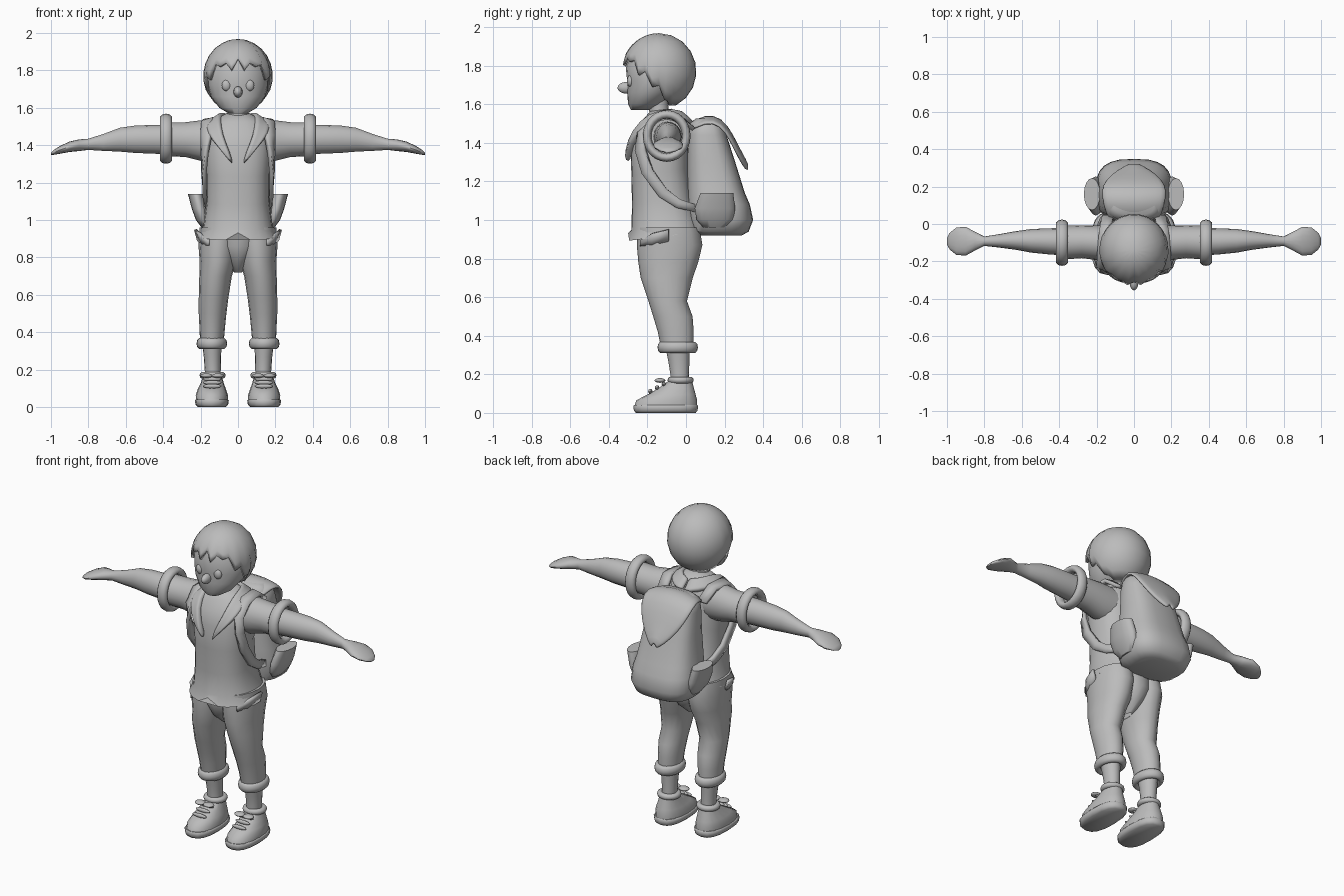
import bpy, bmesh, math
from mathutils import Vector

cube = bpy.data.objects.get("Cube")
if cube:
    bpy.data.objects.remove(cube, do_unlink=True)

grey = bpy.data.materials.new("plain grey")
grey.use_nodes = True
grey.diffuse_color = (0.5, 0.5, 0.5, 1)
grey.node_tree.nodes["Principled BSDF"].inputs["Base Color"].default_value = (0.5, 0.5, 0.5, 1)


def finish(name, bm, mirror=False, thick=0, sub=0, sharp=50):
    """Turn a bmesh into a shaded object with the usual modifiers."""
    bmesh.ops.recalc_face_normals(bm, faces=bm.faces)
    me = bpy.data.meshes.new(name)
    bm.to_mesh(me)
    bm.free()
    me.materials.append(grey)
    me.shade_smooth()
    me.set_sharp_from_angle(angle=math.radians(sharp))
    ob = bpy.data.objects.new(name, me)
    bpy.context.collection.objects.link(ob)
    if thick:
        mod = ob.modifiers.new("thickness", 'SOLIDIFY')
        mod.thickness = thick
        mod.offset = 0
    if sub:
        ob.modifiers.new("rounding", 'SUBSURF').levels = sub
        ob.modifiers["rounding"].render_levels = sub
    if mirror:
        ob.modifiers.new("mirror", 'MIRROR').use_mirror_merge = False
    return ob


def loft(name, rings, axis='z', n=16, power=2, tilt=0, caps=True, notch=0, **kw):
    """Skin rings of (position, centre a, centre b, radius a, radius b)."""
    bm = bmesh.new()
    loops = []
    for pos, ca, cb, ra, rb in rings:
        loop = []
        for i in range(n):
            t = math.tau * i / n - math.pi / 2
            c, s = math.cos(t), math.sin(t)
            a = ca + ra * math.copysign(abs(c) ** (2 / power), c)
            b = cb + rb * math.copysign(abs(s) ** (2 / power), s)
            if axis == 'z':
                co = (a, b, pos + tilt * (b - cb))
            else:
                co = (pos, a, b)
            loop.append(bm.verts.new(co))
        loops.append(loop)
    for p, q in zip(loops, loops[1:]):
        for i in range(n):
            j = (i + 1) % n
            bm.faces.new((p[i], p[j], q[j], q[i]))
    loops[0][0].co.z += notch
    if caps:
        bm.faces.new(loops[0])
        bm.faces.new(loops[-1])
    return finish(name, bm, **kw)


def ribbon(name, rows, cols=4, sag=0, **kw):
    """Strip through (centre, half width vector) rows, edges lowered by sag."""
    bm = bmesh.new()
    grid = []
    for centre, half in rows:
        row = []
        for k in range(cols + 1):
            u = 2 * k / cols - 1
            row.append(bm.verts.new(Vector(centre) + Vector(half) * u - Vector((0, 0, sag * u * u))))
        grid.append(row)
    for p, q in zip(grid, grid[1:]):
        for k in range(cols):
            bm.faces.new((p[k], p[k + 1], q[k + 1], q[k]))
    return finish(name, bm, **kw)


def ring(name, centre, ra, rb, tube, axis='z', stretch=1, n=24, m=10):
    """Mirrored oval torus; stretch lengthens the tube along its axis."""
    bm = bmesh.new()
    grid = []
    for i in range(n):
        t = math.tau * i / n
        row = []
        for k in range(m):
            p = math.tau * k / m
            a = (ra + tube * math.cos(p)) * math.cos(t)
            b = (rb + tube * math.cos(p)) * math.sin(t)
            h = tube * stretch * math.sin(p)
            off = (a, b, h) if axis == 'z' else (h, a, b)
            row.append(bm.verts.new(Vector(centre) + Vector(off)))
        grid.append(row)
    for i in range(n):
        p, q = grid[i], grid[(i + 1) % n]
        for k in range(m):
            bm.faces.new((p[k], p[(k + 1) % m], q[(k + 1) % m], q[k]))
    return finish(name, bm, mirror=True)


def ball(name, centre, radii, mirror=False):
    bm = bmesh.new()
    bmesh.ops.create_uvsphere(bm, u_segments=16, v_segments=10, radius=1)
    for v in bm.verts:
        v.co = Vector(centre) + Vector([a * r for a, r in zip(v.co, radii)])
    return finish(name, bm, mirror)


# Head: face, nose, eyes and neck
loft("face", [(1.57, 0, -.235, .05, .05), (1.6, 0, -.215, .1, .085), (1.66, 0, -.18, .145, .125),
              (1.72, 0, -.16, .163, .145), (1.8, 0, -.15, .163, .163), (1.88, 0, -.14, .12, .13)], n=20)
ball("nose", (0, -.31, 1.685), (.024, .045, .03))
ball("eye", (.062, -.288, 1.72), (.025, .018, .03), True)
loft("neck", [(1.5, 0, -.13, .065, .06), (1.56, 0, -.14, .055, .05), (1.64, 0, -.15, .06, .055)])

# Hair cap with a jagged fringe
edge = [1.86, 1.8, 1.84, 1.82, 1.83, 1.75, 1.77, 1.69, 1.7, 1.63, 1.62] + [1.6] * 6
bm = bmesh.new()
crown = bm.verts.new((0, -.14, 1.96))
columns = []
for i in range(32):
    a = math.tau * i / 32
    low = math.acos((edge[min(i, 32 - i)] - 1.77) / .19)
    columns.append([bm.verts.new((.178 * math.sin(a) * math.sin(low * k / 8),
                                  -.14 - .186 * math.cos(a) * math.sin(low * k / 8),
                                  1.77 + .19 * math.cos(low * k / 8))) for k in range(1, 9)])
for p, q in zip(columns, columns[1:] + columns[:1]):
    bm.faces.new((crown, p[0], q[0]))
    for k in range(7):
        bm.faces.new((p[k], p[k + 1], q[k + 1], q[k]))
finish("hair", bm, thick=.016)

# Shirt with a slanted, notched hem
loft("shirt", [(.915, 0, -.11, .21, .19), (.97, 0, -.105, .185, .178), (1.1, 0, -.125, .168, .155),
               (1.25, 0, -.135, .168, .148), (1.4, 0, -.138, .178, .15), (1.48, 0, -.13, .17, .13),
               (1.535, 0, -.125, .13, .095), (1.57, 0, -.13, .06, .055)],
     power=2.4, tilt=.12, n=24, notch=.04)
ribbon("collar", [((.038, -.3, 1.31), (.008, 0, .01)), ((.075, -.295, 1.375), (.035, .01, .02)),
                  ((.125, -.255, 1.46), (.04, .02, 0)), ((.13, -.18, 1.53), (.035, .01, -.02)),
                  ((.12, -.09, 1.545), (.035, 0, -.025)), ((.07, -.015, 1.535), (.02, .03, -.025)),
                  ((0, .005, 1.525), (0, .035, -.03))], thick=.035, sub=1, mirror=True)

# Sleeves, rolled cuffs and bare arms
loft("sleeve", [(.1, -.11, 1.42, .1, .115), (.2, -.1, 1.425, .092, .108), (.28, -.095, 1.43, .088, .093),
                (.38, -.1, 1.432, .09, .09)], axis='x', mirror=True)
ring("sleeve_cuff", (.385, -.1, 1.435), .102, .112, .022, axis='x', stretch=1.5)
loft("arm", [(.34, -.095, 1.43, .075, .08), (.45, -.093, 1.432, .07, .077), (.55, -.09, 1.432, .063, .073),
             (.63, -.088, 1.43, .05, .064), (.72, -.09, 1.415, .036, .045), (.8, -.092, 1.405, .025, .03),
             (.85, -.092, 1.4, .05, .031), (.9, -.092, 1.392, .077, .028), (.95, -.092, 1.376, .073, .021),
             (.985, -.092, 1.362, .045, .013), (1, -.092, 1.355, .018, .006)], axis='x', mirror=True)

# Trousers, turn-ups, hip pocket flaps and shins
loft("trouser_seat", [(.72, 0, -.085, .02, .06), (.78, 0, -.085, .07, .13), (.86, 0, -.085, .13, .165),
                      (.97, 0, -.095, .16, .16)], caps=False)
loft("trouser_leg", [(.33, .14, -.045, .062, .083), (.42, .138, -.053, .068, .093), (.5, .136, -.068, .074, .102),
                     (.58, .131, -.095, .079, .1), (.7, .12, -.1, .087, .135), (.78, .107, -.092, .098, .155),
                     (.87, .105, -.085, .107, .17), (.96, .1, -.09, .105, .16)], mirror=True)
ring("trouser_cuff", (.14, -.043, .34), .062, .085, .02, stretch=1.5)
ribbon("hip_pocket", [((.155, -.235, .88), (0, 0, .015)), ((.195, -.175, .9), (.01, 0, .03)),
                      ((.22, -.09, .92), (.008, 0, .03))], cols=2, thick=.015, mirror=True)
loft("shin", [(.13, .135, -.03, .04, .05), (.2, .135, -.033, .043, .048), (.27, .137, -.037, .046, .055),
              (.36, .14, -.045, .055, .065)], mirror=True)

# Shoes: sole, upper, padded collar and laces
loft("shoe_sole", [(0, .14, -.105, .075, .155), (.012, .14, -.105, .087, .165), (.035, .14, -.105, .091, .168),
                   (.042, .14, -.105, .085, .163)], power=2.5, mirror=True)
loft("shoe_upper", [(.03, .14, -.105, .085, .163), (.065, .14, -.1, .086, .158), (.095, .14, -.075, .076, .125),
                    (.125, .138, -.053, .063, .095), (.165, .136, -.03, .05, .062)], power=2.2, mirror=True)
ring("shoe_collar", (.136, -.028, .17), .052, .05, .018)
for row in range(3):
    y, z = -.115 - .035 * row, .15 - .019 * row
    ball(f"lace_{row + 1}", (.138, y, z), (.05, .011, .012), True)
for side in (-1, 1):
    ball("lace_bow", (.138 + .03 * side, -.135, .168), (.033, .028, .012), True)

# Backpack: body, side pockets, lid and shoulder straps
loft("backpack", [(.92, 0, .18, .13, .11), (.94, 0, .175, .18, .15), (1, 0, .18, .205, .168),
                  (1.08, 0, .168, .2, .163), (1.14, 0, .155, .187, .15), (1.3, 0, .13, .165, .125),
                  (1.44, 0, .11, .155, .1), (1.5, 0, .105, .145, .085), (1.525, 0, .1, .11, .05)],
     n=24, power=2.8)
loft("side_pocket", [(.96, .175, .15, .02, .06), (1, .19, .15, .035, .095), (1.06, .205, .15, .042, .105),
                     (1.14, .225, .16, .043, .085)], mirror=True)
ribbon("backpack_lid", [((0, .02, 1.49), (.14, 0, 0)), ((0, .1, 1.54), (.165, 0, 0)), ((0, .18, 1.525), (.178, 0, 0)),
                        ((0, .235, 1.44), (.155, 0, 0)), ((0, .28, 1.345), (.095, 0, 0)),
                        ((0, .322, 1.275), (.015, 0, 0))], cols=6, sag=.03, thick=.022, sub=1)
ribbon("shoulder_strap", [((.14, .04, 1.47), (.03, 0, 0)), ((.155, -.04, 1.535), (.03, 0, -.005)),
                          ((.165, -.16, 1.53), (.03, 0, -.01)), ((.17, -.235, 1.45), (.025, .01, 0)),
                          ((.178, -.235, 1.36), (.012, .025, 0)), ((.183, -.2, 1.25), (.003, .028, .01)),
                          ((.178, -.12, 1.14), (0, .02, .02)), ((.165, -.04, 1.085), (0, .01, .022)),
                          ((.15, .05, 1.06), (0, 0, .02))], cols=2, thick=.022, mirror=True)
